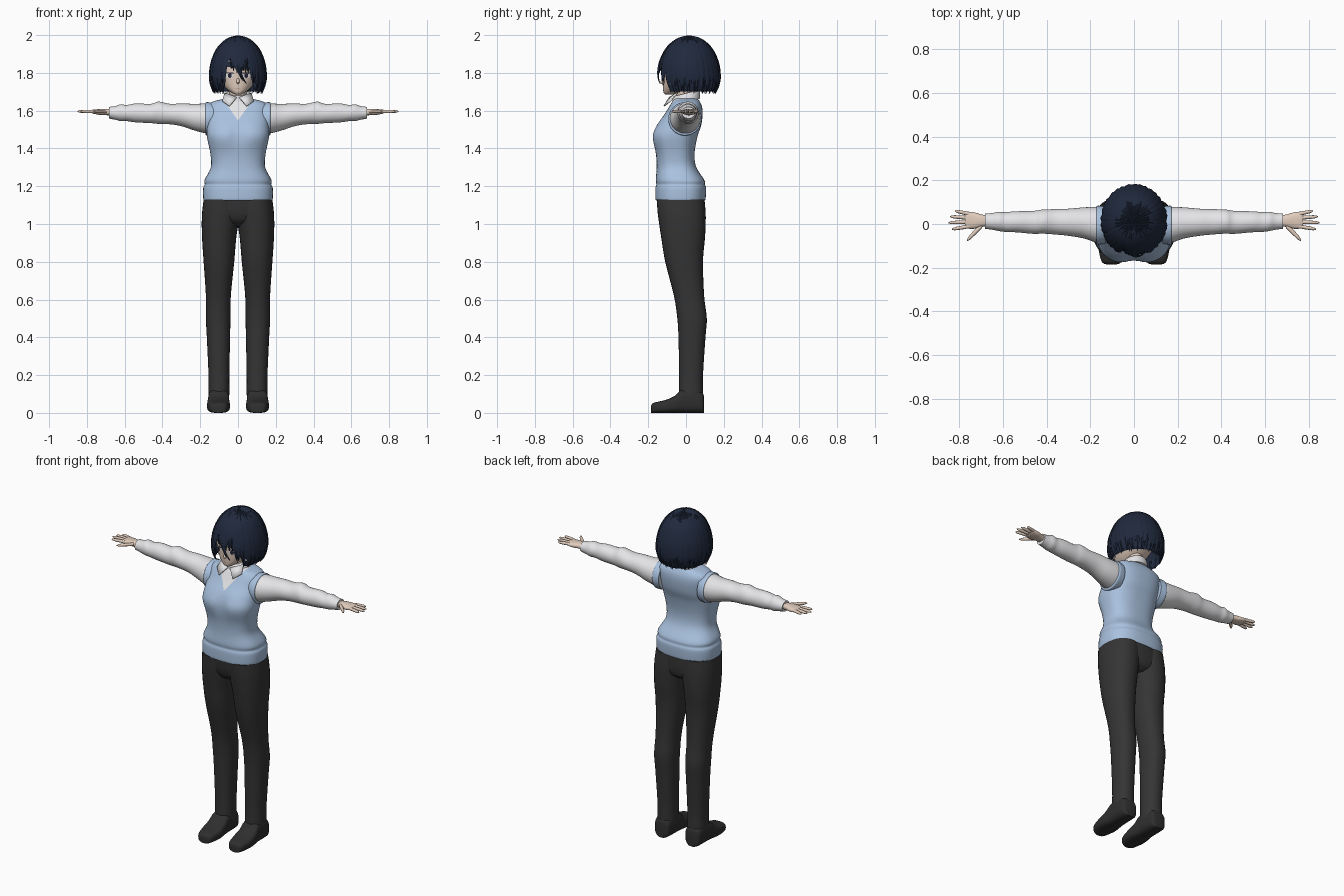
import bpy, bmesh, math, random
from mathutils import Vector
from mathutils.bvhtree import BVHTree

random.seed(4)
old = bpy.data.objects.get("Cube")
if old:
    bpy.data.objects.remove(old, do_unlink=True)
made = []


def material(name, r, g, b):
    m = bpy.data.materials.new(name)
    m.use_nodes = True
    m.diffuse_color = (r, g, b, 1)
    m.node_tree.nodes["Principled BSDF"].inputs["Base Color"].default_value = (r, g, b, 1)
    return m


VEST = material("pale blue knit", .40, .54, .74)
SHIRT = material("white cotton", .78, .78, .80)
SKIN = material("skin", .76, .61, .51)
PANTS = material("charcoal cloth", .035, .035, .035)
SHOE = material("dark leather", .028, .028, .028)
HAIR = material("navy hair", .014, .022, .046)
EYE = material("dark iris", .02, .02, .04)
LIP = material("lip", .5, .25, .22)


def finish(name, bm, *mats):
    bmesh.ops.recalc_face_normals(bm, faces=bm.faces)
    me = bpy.data.meshes.new(name)
    bm.to_mesh(me)
    bm.free()
    for m in mats:
        me.materials.append(m)
    ob = bpy.data.objects.new(name, me)
    bpy.context.collection.objects.link(ob)
    made.append(ob)
    return ob


def spline(pts, sub):
    """Catmull-Rom samples through tuples of any length."""
    out = []
    for i in range(len(pts) - 1):
        a, b, c, d = (pts[max(0, i - 1)], pts[i], pts[i + 1], pts[min(len(pts) - 1, i + 2)])
        for k in range(sub):
            t = k / sub
            out.append([q + t / 2 * (r - p + t * (2 * p - 5 * q + 4 * r - s + t * (3 * (q - r) + s - p)))
                        for p, q, r, s in zip(a, b, c, d)])
    return out + [list(pts[-1])]


def skin_rings(bm, rings, cap=True):
    rows = [[bm.verts.new(p) for p in r] for r in rings]
    n = len(rows[0])
    for a, b in zip(rows, rows[1:]):
        for i in range(n):
            bm.faces.new((a[i], a[(i + 1) % n], b[(i + 1) % n], b[i]))
    if cap:
        bm.faces.new(rows[0])
        bm.faces.new(rows[-1])


def loft(rings, axis="z", n=32, p=1.0, sub=4, side=1):
    """Rings are (station, u min, u max, v min, v max) across the given axis."""
    bm = bmesh.new()
    rows = []
    for t, u0, u1, v0, v1 in spline(rings, sub):
        row = []
        for i in range(n):
            c, s = math.cos(math.tau * i / n), math.sin(math.tau * i / n)
            u = (u0 + u1) / 2 + (u1 - u0) / 2 * math.copysign(abs(c) ** p, c)
            v = (v0 + v1) / 2 + (v1 - v0) / 2 * math.copysign(abs(s) ** p, s)
            x, y, z = {"x": (t, u, v), "y": (u, t, v), "z": (u, v, t)}[axis]
            row.append((x * side, y, z))
        rows.append(row)
    skin_rings(bm, rows)
    return bm


def sym(rows):
    return [(z, -w, w, f, b) for z, w, f, b in rows]


# Vest with the shirt showing in the V-neck
bm = loft(sym([(1.125, .18, -.158, .1), (1.135, .184, -.162, .104), (1.19, .184, -.162, .106),
               (1.21, .176, -.157, .1), (1.235, .176, -.16, .096), (1.3, .144, -.155, .055),
               (1.37, .146, -.16, .045), (1.46, .164, -.182, .06), (1.52, .165, -.16, .08),
               (1.58, .164, -.115, .088), (1.62, .163, -.09, .085), (1.645, .14, -.075, .075),
               (1.66, .09, -.062, .065), (1.67, .05, -.05, .055)]), n=64, p=.78)
for v in bm.verts:
    if v.co.y < 0:
        v.co.y += .016 * math.exp(-(v.co.x / .045) ** 2 - ((v.co.z - 1.47) / .06) ** 2)
V_LOW, V_SLOPE = 1.548, 1.4
for sx in (1, -1):
    bmesh.ops.bisect_plane(bm, geom=bm.verts[:] + bm.edges[:] + bm.faces[:], dist=1e-5,
                           plane_co=(0, 0, V_LOW), plane_no=(V_SLOPE * sx, 0, -1))
for f in bm.faces:
    c = f.calc_center_median()
    f.material_index = int(c.y < 0 and c.z - V_LOW > V_SLOPE * abs(c.x))
finish("vest", bm, VEST, SHIRT)

# Trouser seat
finish("trouser_seat", loft(sym([(.985, .06, -.07, .06), (1.01, .13, -.12, .09), (1.06, .182, -.145, .1),
                                 (1.14, .178, -.155, .098)]), p=.85), PANTS)

for side, tag in ((1, "left"), (-1, "right")):
    # Leg and shoe
    finish(tag + "_trouser_leg", loft([
        (.06, .05, .152, -.03, .085), (.1, .046, .156, -.036, .09), (.2, .046, .156, -.036, .09),
        (.4, .042, .165, -.04, .103), (.5, .04, .17, -.046, .11), (.62, .038, .17, -.064, .096),
        (.8, .02, .182, -.11, .09), (.92, .01, .19, -.13, .1), (1.0, -.002, .192, -.142, .104),
        (1.06, -.01, .19, -.15, .104), (1.13, -.01, .182, -.155, .098)], p=.9, side=side), PANTS)
    finish(tag + "_shoe", loft([
        (-.185, .08, .125, 0, .035), (-.172, .058, .148, 0, .053), (-.11, .043, .163, 0, .068),
        (-.06, .045, .162, 0, .09), (-.02, .047, .158, 0, .125), (.05, .05, .156, 0, .125),
        (.085, .056, .15, 0, .11), (.095, .07, .135, 0, .09)], "y", p=.65, side=side), SHOE)
    # Sleeve with soft folds, armhole trim, cuff
    finish(tag + "_sleeve", loft([
        (.13, -.08, .07, 1.475, 1.638), (.17, -.085, .078, 1.48, 1.638), (.23, -.066, .076, 1.495, 1.636),
        (.3, -.054, .07, 1.518, 1.638), (.36, -.048, .068, 1.528, 1.636), (.42, -.044, .066, 1.53, 1.648),
        (.46, -.045, .06, 1.534, 1.636), (.54, -.038, .058, 1.538, 1.638), (.59, -.036, .054, 1.545, 1.63),
        (.62, -.032, .056, 1.545, 1.634), (.65, -.026, .05, 1.552, 1.624), (.682, -.022, .048, 1.558, 1.62)],
        "x", side=side), SHIRT)
    finish(tag + "_armhole_trim", loft([
        (.13, -.09, .08, 1.47, 1.642), (.165, -.094, .084, 1.468, 1.645), (.172, -.088, .08, 1.474, 1.641)],
        "x", side=side), VEST)
    # Hand: palm, four fingers, thumb
    finish(tag + "_palm", loft([
        (.665, -.008, .038, 1.575, 1.606), (.7, -.014, .044, 1.576, 1.61), (.735, -.022, .054, 1.578, 1.608),
        (.765, -.02, .056, 1.584, 1.606), (.775, -.012, .05, 1.59, 1.602)],
        "x", n=16, p=.8, side=side), SKIN)
    digits = (("index_finger", .755, -.011, .834, -.024), ("middle_finger", .755, .009, .85, .006),
              ("ring_finger", .755, .028, .842, .034), ("little_finger", .755, .046, .82, .06),
              ("thumb", .695, -.005, .765, -.074))
    for name, x0, y0, x1, y1 in digits:
        w = .013 if name == "thumb" else .0085
        rings = []
        for k, r in ((0, 1), (.5, 1), (.85, .8), (1, .25)):
            x, y = x0 + (x1 - x0) * k, y0 + (y1 - y0) * k
            rings.append((x, y - w * r, y + w * r, 1.596 - .009 * r, 1.596 + .009 * r))
        finish(tag + "_" + name, loft(rings, "x", n=10, sub=3, side=side), SKIN)
    # Collar wing
    bm = bmesh.new()
    pts = [(.006, -.085, 1.668), (.07, -.045, 1.692), (.082, -.08, 1.648), (.045, -.115, 1.622)]
    bm.faces.new([bm.verts.new((x * side, y, z)) for x, y, z in pts])
    wing = finish(tag + "_collar_wing", bm, SHIRT)
    wing.modifiers.new("thickness", "SOLIDIFY").thickness = .006

# Collar band, tilted down toward the front
bm = loft(sym([(1.645, .08, -.075, .075), (1.67, .074, -.072, .075), (1.69, .066, -.066, .07),
               (1.692, .052, -.05, .055)]))
for v in bm.verts:
    v.co.z += v.co.y * .25
finish("collar_band", bm, SHIRT)
finish("neck", loft(sym([(1.6, .05, -.055, .05), (1.67, .045, -.052, .05), (1.74, .045, -.05, .05)])), SKIN)

# Head
bm = loft(sym([(1.685, .014, -.108, -.07), (1.695, .034, -.118, -.03), (1.72, .066, -.122, .03),
               (1.76, .092, -.124, .08), (1.81, .108, -.126, .115), (1.87, .11, -.124, .125),
               (1.93, .085, -.085, .1), (1.965, .03, -.01, .05)]), p=.9)
face_tree = BVHTree.FromBMesh(bm)
finish("head", bm, SKIN)
finish("nose", loft([(-.138, -.003, .003, 1.745, 1.75), (-.128, -.008, .008, 1.742, 1.765),
                     (-.115, -.01, .01, 1.742, 1.785)], "y", n=12), SKIN)


def face_plate(name, x, z, w, h, mat):
    """Thin oval laid on the front of the head."""
    bm = bmesh.new()
    bmesh.ops.create_circle(bm, cap_ends=True, segments=20, radius=1)
    for v in bm.verts:
        px, pz = x + v.co.x * w, z + v.co.y * h
        hit = face_tree.ray_cast(Vector((px, -1, pz)), Vector((0, 1, 0)))[0]
        v.co = (px, hit.y - .003, pz)
    finish(name, bm, mat)


for side, tag in ((1, "left"), (-1, "right")):
    face_plate(tag + "_eye_white", .045 * side, 1.785, .022, .013, SHIRT)
    face_plate(tag + "_upper_lash", .046 * side, 1.799, .025, .004, EYE)
    bm_x = .044 * side
    face_plate(tag + "_iris", bm_x, 1.786, .010, .0135, EYE)
    made[-1].location.y = -.002
face_plate("mouth", 0, 1.718, .014, .002, LIP)

# Hair: a dome profile (radius share, height) shared by under-cap and locks
PROFILE = spline([(.02, 1.993), (.38, 1.977), (.72, 1.93), (.93, 1.86), (1, 1.79), (.97, 1.735), (.85, 1.685)], 6)


def hair_point(theta, r, z, scale=1.0):
    return Vector((.15 * r * scale * math.sin(theta), .016 - .164 * r * scale * math.cos(theta), z))


bm = bmesh.new()
skin_rings(bm, [[hair_point(math.tau * i / 48, r, z - .006, .95) for i in range(48)]
                for r, z in PROFILE if z > 1.7], cap=False)
bm.faces.new([v for v in bm.verts if v.co.z > 1.986])
opening = [f for f in bm.faces if f.calc_center_median().z < 1.83
           and f.calc_center_median().y < -.085]
bmesh.ops.delete(bm, geom=opening, context="FACES")
finish("hair_under_cap", bm, HAIR)


def lock(bm, theta, sway, tip_z, width, lift):
    path = [q for q in PROFILE if q[1] > tip_z]
    rings = []
    for k, (r, z) in enumerate(path):
        t = k / (len(path) - 1)
        th = theta + sway * t * t
        c = hair_point(th, r, z, lift)
        out = (c - Vector((0, .016, 1.79))).normalized()
        across = Vector((math.cos(th), math.sin(th), 0))
        w = width * min(1, .2 + 2.2 * t) * min(1, .06 + (1 - t) * 3)
        d = .006 * min(1, .3 + 3 * (1 - t))
        rings.append([c + across * w, c + out * d, c - across * w, c - out * d])
    skin_rings(bm, rings)


bm = bmesh.new()
for layer, count in ((.955, 40), (.99, 34)):
    for i in range(count):
        theta = math.tau * (i + random.uniform(-.25, .25)) / count
        front = abs((theta + math.pi) % math.tau - math.pi)
        if front < .55:
            tip = random.uniform(1.795, 1.825)
        elif front < .75:
            tip = random.uniform(1.72, 1.75)
        else:
            tip = random.uniform(1.685, 1.70)
        lock(bm, theta, random.uniform(-.1, .1), tip, random.uniform(.016, .022), layer)
# Long swept fringe locks
for theta, sway, tip in ((-.35, .65, 1.74), (-.2, .35, 1.76), (.45, .12, 1.73), (-.55, -.05, 1.73)):
    lock(bm, theta, sway, tip, .016, 1.0)
finish("hair_locks", bm, HAIR)

# Smooth shading with sharp creases kept
bpy.ops.object.select_all(action="DESELECT")
for ob in made:
    ob.select_set(True)
bpy.context.view_layer.objects.active = made[0]
bpy.ops.object.shade_smooth_by_angle(angle=math.radians(45))
